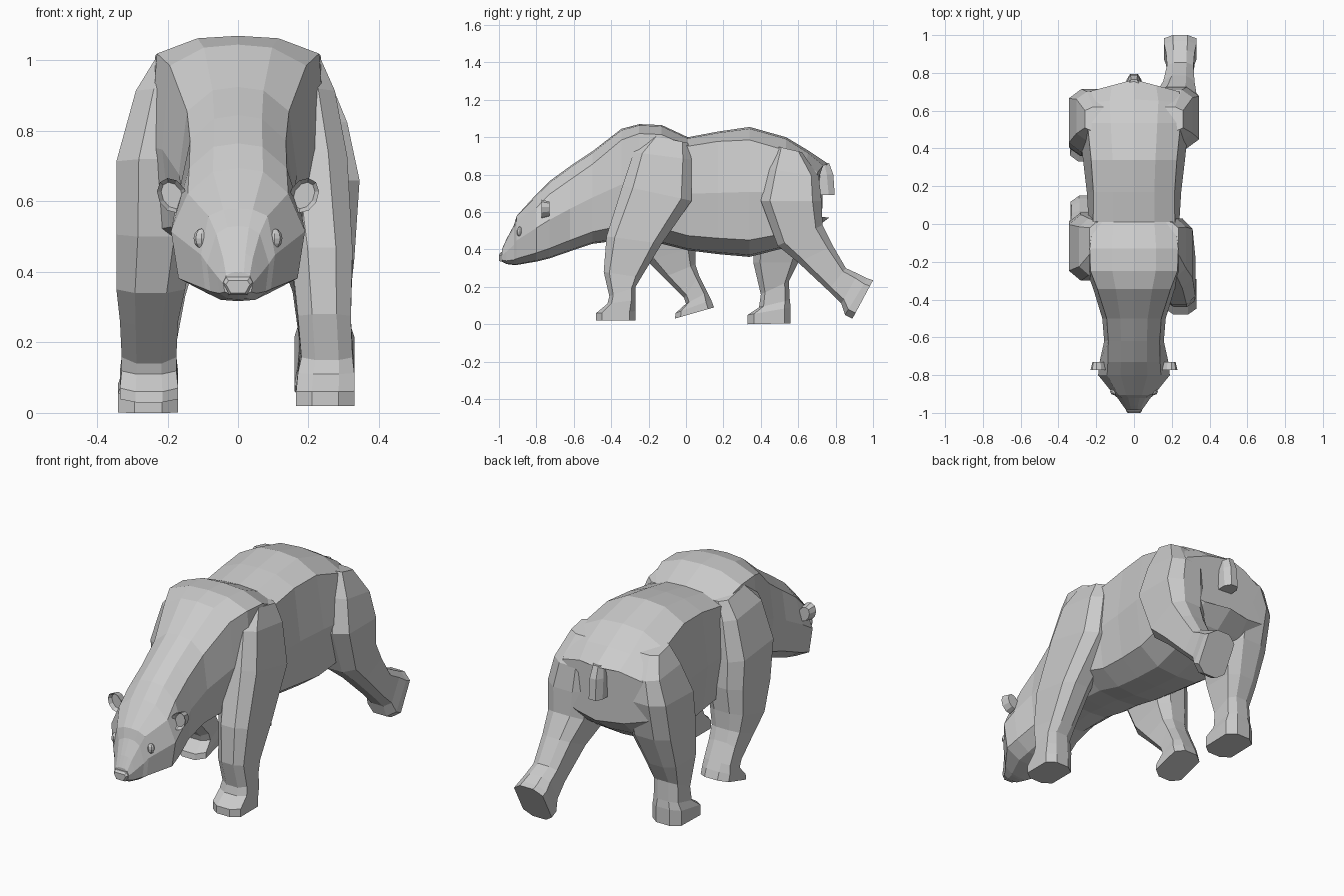
import bpy, bmesh
from math import cos, sin, tau
from mathutils import Matrix, Vector


def loft(name, rings):
    """Skin closed rings of equal length and cap both ends."""
    bm = bmesh.new()
    rows = [[bm.verts.new(p) for p in r] for r in rings]
    n = len(rows[0])
    for a, b in zip(rows, rows[1:]):
        for i in range(n):
            bm.faces.new((a[i], a[(i + 1) % n], b[(i + 1) % n], b[i]))
    bm.faces.new(rows[0])
    bm.faces.new(rows[-1])
    return finish(name, bm)


def finish(name, bm):
    bmesh.ops.recalc_face_normals(bm, faces=bm.faces)
    me = bpy.data.meshes.new(name)
    bm.to_mesh(me)
    bm.free()
    ob = bpy.data.objects.new(name, me)
    bpy.context.collection.objects.link(ob)
    return ob


def body_ring(y, bottom, top, w, tw, tz, lean=0):
    """Symmetric 12-sided section; tw, tz place the upper shoulder edge."""
    half = [(0, 1), (.5 * tw, .6 + .4 * (tz * .35 + .65)), (tw, tz), (1, .5),
            (.89, .13), (.47, .015), (0, 0)]
    pts = half + [(-x, z) for x, z in half[-2:0:-1]]
    h = top - bottom
    return [(x * w, y + lean * abs(x), bottom + z * h) for x, z in pts]


def limb(name, side, rings):
    """Each ring: front y, z, back y, z, inner x, outer x; chamfered rectangle."""
    c, d = .15, .27
    shape = [(c, 0), (1 - c, 0), (1, d), (1, 1 - d), (1 - c, 1), (c, 1), (0, 1 - d), (0, d)]
    loft(name, [[(side * (xi + (xo - xi) * v), fy + (by - fy) * u, fz + (bz - fz) * u)
                 for u, v in shape] for fy, fz, by, bz, xi, xo in rings])


# Head, neck and torso in one skin: y, bottom, top, half width, edge x, edge z
loft("body", [body_ring(*s) for s in [
    (-.985, .335, .40, .042, .8, .85),
    (-.96, .322, .455, .06, .7, .88),
    (-.92, .317, .53, .088, .7, .9),
    (-.905, .317, .58, .105, .8, .92),
    (-.80, .335, .695, .19, .75, .8),
    (-.73, .352, .765, .182, .76, .83),
    (-.62, .39, .845, .158, .86, .84),
    (-.50, .43, .925, .168, .86, .86),
    (-.345, .45, 1.045, .215, .9, .9),
    (-.25, .44, 1.07, .25, .92, .92),
    (-.13, .43, 1.065, .255, .92, .92),
    (.01, .395, 1.0, .24, .9, .92),
    (.17, .375, 1.03, .25, .86, .92),
    (.34, .36, 1.055, .27, .84, .9),
    (.535, .41, 1.0, .29, .85, .88),
    (.66, .49, .925, .315, .82, .85, -.02),
    (.765, .57, .855, .30, .78, .85, -.08)]])

# Nose pad
loft("nose", [[(x * w, y, z0 + (z1 - z0) * t) for x, t in
               [(-.6, 0), (.6, 0), (1, .7), (.8, 1), (-.8, 1), (-1, .7)]]
              for y, w, z0, z1 in [(-.96, .045, .332, .39), (-.99, .042, .335, .385),
                                   (-1.0, .034, .34, .375)]])

# Stub tail
loft("tail", [[(x * w, y0 + (y1 - y0) * t, z) for x, t in
               [(-1, 0), (1, 0), (1, .6), (.5, 1), (-.5, 1), (-1, .6)]]
              for z, w, y0, y1 in [(.862, .03, .70, .765), (.80, .038, .70, .788),
                                   (.69, .04, .715, .795)]])

# Planted right front leg, foot to shoulder
limb("right_front_leg", 1, [
    (-.48, .02, -.27, .02, .165, .33), (-.48, .06, -.27, .07, .165, .33),
    (-.42, .11, -.27, .13, .17, .33), (-.41, .15, -.27, .2, .18, .325),
    (-.44, .28, -.24, .25, .17, .32), (-.425, .47, -.13, .43, .15, .325),
    (-.34, .74, .03, .66, .11, .31), (-.28, .92, .03, .88, .1, .275),
    (-.19, 1.01, .01, .97, .1, .235)])

# Bent left front leg, lifting off its toes
limb("left_front_leg", -1, [
    (-.06, .03, .15, .09, .17, .335), (-.055, .06, .135, .13, .17, .335),
    (0, .11, .115, .17, .175, .33), (-.01, .14, .07, .26, .175, .33),
    (-.12, .25, .05, .32, .17, .335), (-.21, .34, .05, .41, .15, .345),
    (-.27, .5, .06, .54, .12, .345), (-.3, .72, .05, .68, .11, .345),
    (-.27, .92, .03, .88, .1, .29), (-.19, 1.01, .01, .97, .1, .235)])

# Planted left hind leg
limb("left_hind_leg", -1, [
    (.33, .0, .56, .005, .17, .34), (.33, .05, .56, .09, .17, .34),
    (.39, .09, .555, .13, .18, .325), (.4, .16, .55, .23, .18, .32),
    (.36, .33, .6, .33, .15, .335), (.36, .5, .67, .5, .1, .345),
    (.38, .69, .715, .7, .1, .345), (.44, .85, .7, .82, .1, .305),
    (.49, .95, .62, .92, .1, .26)])

# Right hind leg pushing off behind
limb("right_hind_leg", 1, [
    (.89, .03, 1.0, .235, .16, .33), (.85, .05, .97, .245, .16, .33),
    (.83, .11, .92, .27, .17, .32), (.76, .18, .855, .30, .175, .315),
    (.6, .33, .785, .42, .155, .32), (.49, .42, .73, .53, .12, .33),
    (.4, .66, .725, .66, .1, .345), (.44, .83, .71, .79, .1, .31),
    (.49, .95, .62, .92, .1, .26)])

for side, label in ((1, "right"), (-1, "left")):
    # Cupped ear: thick disc with an inset, sunken front
    bm = bmesh.new()
    ring = [bm.verts.new((.04 * cos(i * tau / 10), -.018, .052 * sin(i * tau / 10)))
            for i in range(10)]
    front = bm.faces.new(ring)
    back = bmesh.ops.extrude_face_region(bm, geom=[front], use_keep_orig=True)
    for v in [g for g in back["geom"] if isinstance(g, bmesh.types.BMVert)]:
        v.co = Vector((v.co.x * .75, .025, v.co.z * .8))
    bmesh.ops.recalc_face_normals(bm, faces=bm.faces)
    bmesh.ops.inset_region(bm, faces=[front], thickness=.012, depth=0)
    bmesh.ops.translate(bm, verts=front.verts, vec=(0, .018, 0))
    ear = finish(label + "_ear", bm)
    ear.matrix_world = (Matrix.Translation((side * .187, -.755, .617))
                        @ Matrix.Rotation(side * .5, 4, 'Y'))

    # Eye
    bm = bmesh.new()
    bmesh.ops.create_uvsphere(bm, u_segments=8, v_segments=6, radius=1)
    bmesh.ops.scale(bm, verts=bm.verts, vec=(.022, .018, .028))
    eye = finish(label + "_eye", bm)
    eye.location = (side * .104, -.888, .495)
